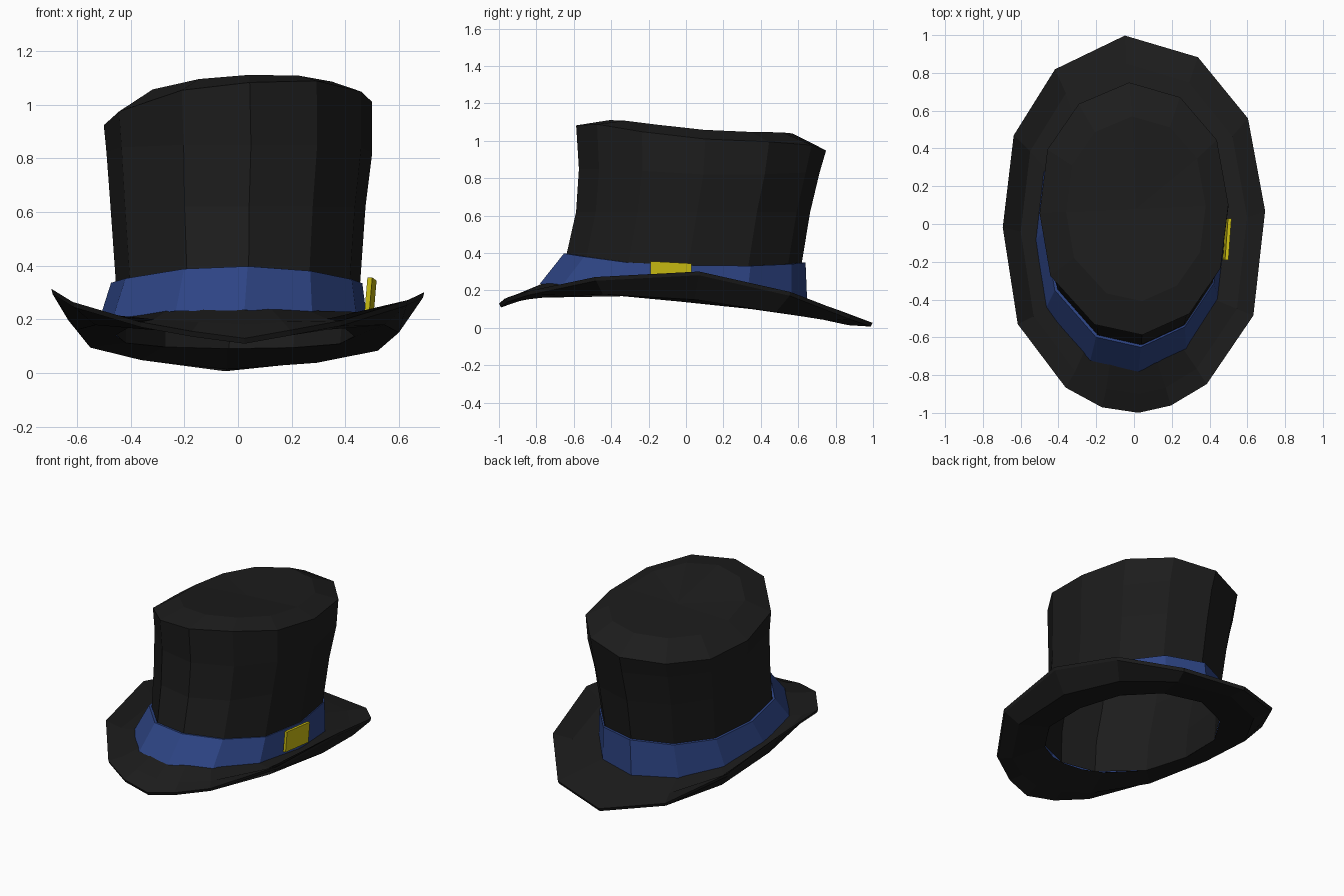
import bpy, bmesh, math

if "Cube" in bpy.data.objects:
    bpy.data.objects.remove(bpy.data.objects["Cube"])

def material(name, rgb):
    m = bpy.data.materials.new(name)
    m.diffuse_color = (*rgb, 1)
    m.use_nodes = True
    m.node_tree.nodes["Principled BSDF"].inputs["Base Color"].default_value = m.diffuse_color
    return m

BLACK = material("felt black", (0.0118, 0.0118, 0.0118))
BLUE = material("ribbon blue", (0.027, 0.059, 0.235))
YELLOW = material("buckle yellow", (0.60, 0.51, 0.006))

# Angles run from the front (0) round the right side to the back (180) and on;
# the steps are uneven because the hat is hand-made looking.
BRIM = [2, 16, 32, 61, 94, 124, 152, 184, 215, 242, 271, 302, 330, 346]
CROWN = [5, 34, 62, 92, 123, 152, 183, 214, 242, 272, 302, 336]

def ring(angles, cx, rx, front, back, heights, tilt=0.0):
    """Slightly squared oval loop; heights are given every 30 degrees, front to back."""
    cy, ry = (front + back) / 2, (back - front) / 2
    pts = []
    for a in angles:
        k = min(a, 360 - a) / 30
        i = min(int(k), 5)
        z = heights[i] + (heights[i + 1] - heights[i]) * (k - i)
        t = math.radians(a)
        x = cx + rx * math.sin(t) * (1 + 0.055 * math.sin(2 * t) ** 2)
        pts.append((x, cy - ry * math.cos(t), z + tilt * x))
    return pts

def loft(name, rings, mat, centre=None):
    """Skin a row of loops, optionally closing the last one to a centre point."""
    bm = bmesh.new()
    loops = [[bm.verts.new(p) for p in r] for r in rings]
    n = len(loops[0])
    for a, b in zip(loops, loops[1:]):
        for i in range(n):
            j = (i + 1) % n
            bm.faces.new((a[i], a[j], b[j], b[i]))
    if centre:
        c = bm.verts.new(centre)
        for i in range(n):
            bm.faces.new((loops[-1][i], loops[-1][(i + 1) % n], c))
    return finish(name, bm, mat)

def finish(name, bm, mat):
    bmesh.ops.recalc_face_normals(bm, faces=bm.faces)
    me = bpy.data.meshes.new(name)
    bm.to_mesh(me)
    bm.free()
    me.materials.append(mat)
    ob = bpy.data.objects.new(name, me)
    bpy.context.collection.objects.link(ob)
    return ob

# Brim: curled up at the sides, dipping at front and back
edge = [0.125, 0.19, 0.27, 0.315, 0.21, 0.07, 0.02]
edge_low = [z - 0.02 for z in edge]
opening = [0.20, 0.19, 0.17, 0.14, 0.11, 0.095, 0.09]
A = BRIM
loft("brim", [
    ring(A, -0.01, 0.48, -0.76, 0.64, [0.24, 0.235, 0.21, 0.18, 0.145, 0.125, 0.12]),
    ring(A, 0, 0.60, -0.90, 0.85, [0.18, 0.20, 0.225, 0.21, 0.15, 0.09, 0.065]),
    ring(A, 0, 0.695, -1.0, 1.0, edge),
    ring(A, 0, 0.69, -0.99, 0.99, edge_low),
    ring(A, 0, 0.60, -0.90, 0.87, [0.14, 0.16, 0.18, 0.16, 0.09, 0.04, 0.01]),
    ring(A, -0.01, 0.445, -0.66, 0.60, opening),
], BLACK)

# Crown: hollow, flaring upward with a crooked, slightly domed top
B = CROWN
band_top = [0.40, 0.385, 0.35, 0.335, 0.33, 0.34, 0.35]
loft("crown", [
    ring(B, -0.01, 0.445, -0.66, 0.60, opening),
    ring(B, 0, 0.455, -0.64, 0.62, band_top),
    ring(B, 0, 0.475, -0.59, 0.665, [0.62] * 7),
    ring(B, 0.005, 0.495, -0.575, 0.715, [0.85, 0.85, 0.84, 0.82, 0.82, 0.83, 0.83]),
    ring(B, 0, 0.50, -0.59, 0.75, [1.08, 1.07, 1.01, 0.965, 0.955, 0.955, 0.95], 0.09),
    ring(B, 0.01, 0.37, -0.41, 0.57, [1.11, 1.10, 1.07, 1.04, 1.03, 1.035, 1.04], 0.05),
], BLACK, centre=(0.01, 0.08, 1.045))

# Hat band: flares out over the front of the brim
loft("hat_band", [
    ring(B, -0.02, 0.505, -0.785, 0.65, [0.235, 0.23, 0.20, 0.17, 0.135, 0.115, 0.11]),
    ring(B, -0.005, 0.468, -0.655, 0.64, band_top),
    ring(B, 0, 0.457, -0.642, 0.622, band_top),
], BLUE)

# Buckle: thin plate leaning on the right side of the band
bm = bmesh.new()
bmesh.ops.create_cube(bm, size=1)
for v in bm.verts:
    sx, sy, sz = (c * 2 for c in v.co)
    v.co = (0.493 + 0.009 * sx + 0.008 * sy + 0.006 * sz,
            -0.08 + 0.11 * sy,
            0.28 + 0.07 * sz - 0.006 * sy)
finish("buckle", bm, YELLOW)
